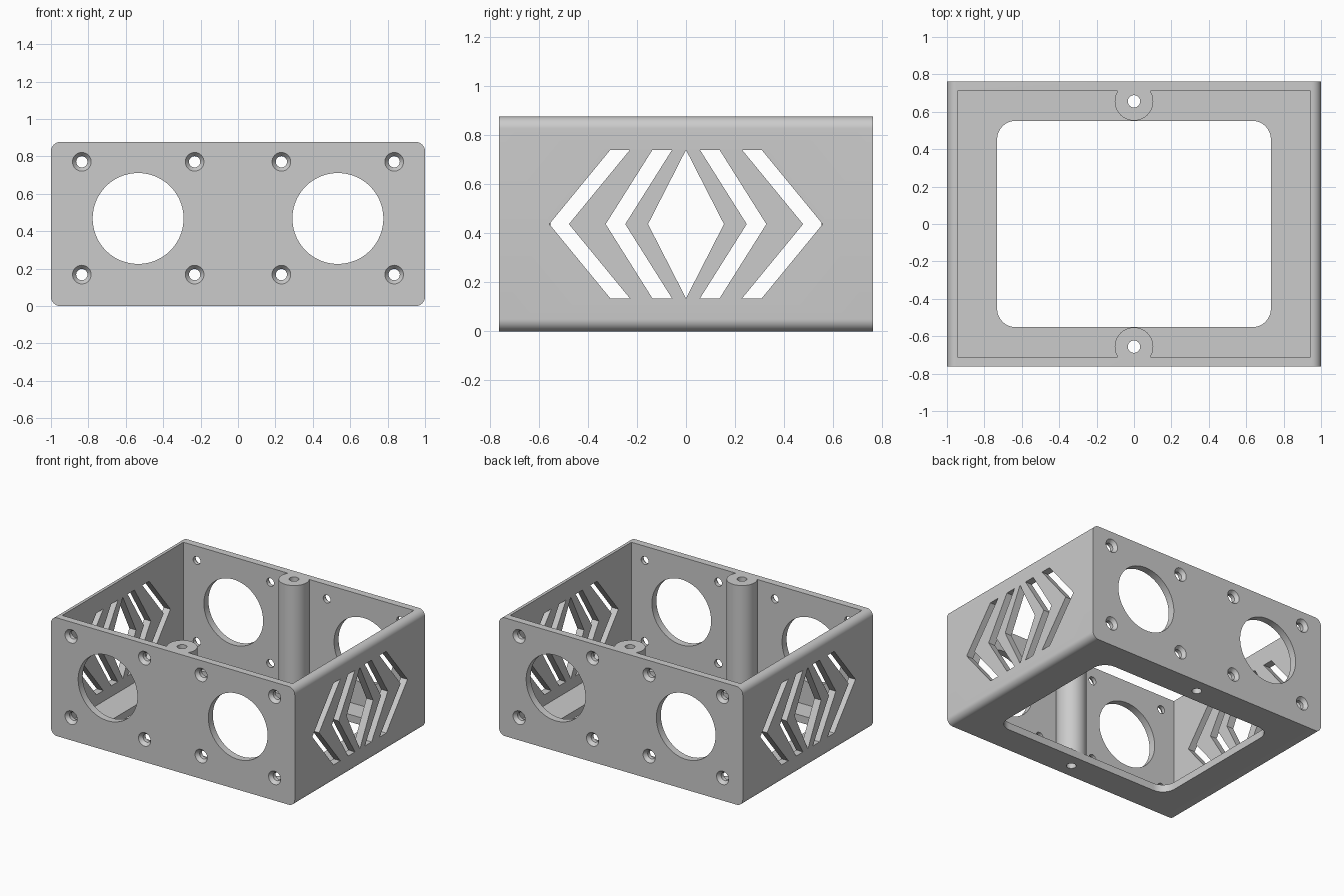
import bpy, bmesh, math
from mathutils import Matrix, Vector

if "Cube" in bpy.data.objects:
    bpy.data.objects.remove(bpy.data.objects["Cube"])

W, D, H, T = 1.0, 0.763, 0.877, 0.055   # half width, half depth, height, wall
POST_Y, POST_R = 0.656, 0.103
MID = 0.468                             # height of the round openings


def circle(cx, cy, r, n=64):
    return [(cx + r * math.cos(2 * math.pi * i / n),
             cy + r * math.sin(2 * math.pi * i / n)) for i in range(n)]


def rounded_rect(x0, y0, x1, y1, r, n=10):
    pts = []
    corners = [(x1 - r, y1 - r), (x0 + r, y1 - r), (x0 + r, y0 + r), (x1 - r, y0 + r)]
    for k, (cx, cy) in enumerate(corners):
        for i in range(n + 1):
            a = math.pi / 2 * (k + i / n)
            pts.append((cx + r * math.cos(a), cy + r * math.sin(a)))
    return pts


def place(p, axis, d):
    u, v = p
    return {'x': (d, u, v), 'y': (u, d, v), 'z': (u, v, d)}[axis]


def prisms(name, parts):
    """Each part is (outline, axis, low, high)."""
    bm = bmesh.new()
    for pts, axis, lo, hi in parts:
        a = [bm.verts.new(place(p, axis, lo)) for p in pts]
        b = [bm.verts.new(place(p, axis, hi)) for p in pts]
        bm.faces.new(a)
        bm.faces.new(b)
        for i in range(len(a)):
            j = (i + 1) % len(a)
            bm.faces.new((a[i], a[j], b[j], b[i]))
    return finish(name, bm)


def finish(name, bm):
    bmesh.ops.recalc_face_normals(bm, faces=bm.faces)
    me = bpy.data.meshes.new(name)
    bm.to_mesh(me)
    bm.free()
    ob = bpy.data.objects.new(name, me)
    bpy.context.collection.objects.link(ob)
    return ob


def cut(ob, cutter):
    mod = ob.modifiers.new("cut", 'BOOLEAN')
    mod.operation = 'DIFFERENCE'
    mod.solver = 'EXACT'
    mod.object = cutter
    bpy.context.view_layer.objects.active = ob
    bpy.ops.object.modifier_apply(modifier=mod.name)
    bpy.data.objects.remove(cutter)


# Outer block, long edges rounded
box = prisms("enclosure", [(rounded_rect(-W, 0, W, H, 0.05), 'y', -D, D)])

# Inner cavity, leaving the two screw posts standing against the walls
ix, iy = W - T, D - T + 0.002
cavity = prisms("cavity", [([(-ix, -iy), (ix, -iy), (ix, iy), (-ix, iy)], 'z', T, 1.0)])
cut(cavity, prisms("post_shapes", [(circle(0, s * POST_Y, POST_R), 'z', -0.1, 1.1)
                                   for s in (-1, 1)]))
cut(box, cavity)

# Floor opening
cut(box, prisms("floor_opening", [(rounded_rect(-0.732, -0.552, 0.732, 0.552, 0.1),
                                   'z', -0.1, 0.2)]))

# Bores through the posts
cut(box, prisms("post_bores", [(circle(0, s * POST_Y, 0.033, 32), 'z', -0.1, 1.0)
                               for s in (-1, 1)]))

# Large round openings and small screw holes through front and back
screws = [(s * x, z) for s in (-1, 1) for x in (0.232, 0.835) for z in (0.168, 0.771)]
holes = [(circle(s * 0.534, MID, 0.243, 96), 'y', -1, 1) for s in (-1, 1)]
holes += [(circle(x, z, 0.03, 32), 'y', -1, 1) for x, z in screws]
cut(box, prisms("wall_holes", holes))

# Countersinks on the outer faces
bm = bmesh.new()
for x, z in screws:
    for s in (-1, 1):
        m = Matrix.Translation(Vector((x, s * (D - 0.01), z))) @ \
            Matrix.Rotation(-s * math.pi / 2, 4, 'X')
        bmesh.ops.create_cone(bm, cap_ends=True, segments=32, radius1=0.026,
                              radius2=0.058, depth=0.04, matrix=m)
cut(box, finish("countersinks", bm))

# Side vents: central diamond with two chevrons each way
lo, mid, hi = 0.135, 0.438, 0.741
vents = []
for x0, x1 in ((-1.1, -0.9), (0.9, 1.1)):
    vents.append(([(0, hi), (0.155, mid), (0, lo), (-0.155, mid)], 'x', x0, x1))
    for s in (-1, 1):
        for y, tip in ((0.057, 0.248), (0.229, 0.478)):
            shape = [(y, hi), (y + 0.08, hi), (tip + 0.08, mid),
                     (y + 0.08, lo), (y, lo), (tip, mid)]
            vents.append(([(s * u, v) for u, v in shape], 'x', x0, x1))
cut(box, prisms("side_vents", vents))

# Material and shading
grey = bpy.data.materials.new("light_grey")
grey.diffuse_color = (0.6, 0.6, 0.6, 1)
grey.use_nodes = True
grey.node_tree.nodes["Principled BSDF"].inputs["Base Color"].default_value = grey.diffuse_color
box.data.materials.clear()
box.data.materials.append(grey)
for p in box.data.polygons:
    p.material_index = 0
bpy.ops.object.select_all(action='DESELECT')
box.select_set(True)
bpy.context.view_layer.objects.active = box
bpy.ops.object.shade_smooth_by_angle(angle=math.radians(30))
